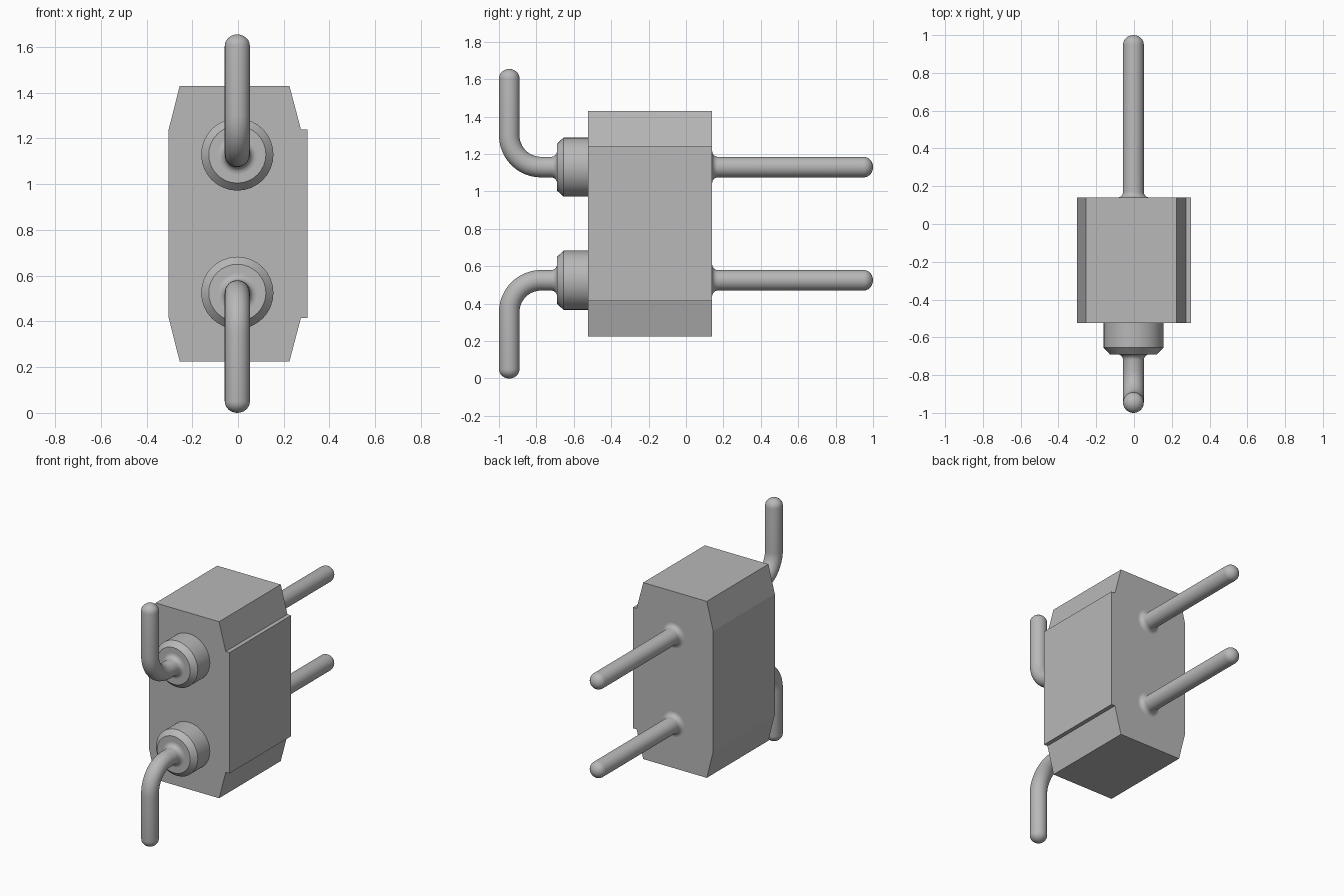
import bpy, bmesh
from math import pi, sin, cos, radians
from mathutils import Vector

if "Cube" in bpy.data.objects:
    bpy.data.objects.remove(bpy.data.objects["Cube"], do_unlink=True)

grey = bpy.data.materials.new("plain grey")
grey.use_nodes = True
grey.diffuse_color = (0.48, 0.48, 0.48, 1)
grey.node_tree.nodes["Principled BSDF"].inputs["Base Color"].default_value = grey.diffuse_color

MID = 0.8275          # height of the mirror plane
PIN_H = 0.3025        # pin offset from the mirror plane
R = 0.055             # pin radius
FRONT, BACK = -0.525, 0.14


def finish(name, bm, smooth=True):
    bmesh.ops.remove_doubles(bm, verts=bm.verts, dist=1e-5)
    bmesh.ops.recalc_face_normals(bm, faces=bm.faces)
    mesh = bpy.data.meshes.new(name)
    bm.to_mesh(mesh)
    bm.free()
    mesh.materials.append(grey)
    obj = bpy.data.objects.new(name, mesh)
    bpy.context.collection.objects.link(obj)
    if smooth:
        bpy.ops.object.select_all(action='DESELECT')
        obj.select_set(True)
        bpy.context.view_layer.objects.active = obj
        bpy.ops.object.shade_smooth_by_angle(angle=radians(30))


def sweep(name, stations, side, n=32):
    """Rings along a path; each station is (y, height, bend angle, radius)."""
    bm = bmesh.new()
    rings = []
    for y, h, t, r in stations:
        centre = Vector((-0.003, y, MID + side * h))
        normal = Vector((0, sin(t), side * cos(t)))
        rings.append([bm.verts.new(centre + r * (cos(a) * Vector((1, 0, 0)) + sin(a) * normal))
                      for a in (2 * pi * i / n for i in range(n))])
    for a, b in zip(rings, rings[1:]):
        for i in range(n):
            j = (i + 1) % n
            bm.faces.new((a[i], a[j], b[j], b[i]))
    finish(name, bm)


# Body: chamfered block with a raised panel on its left side
half = [(-0.255, 0.6025), (0.225, 0.6025), (0.275, 0.4125), (0.303, 0.4125)]
outline = half + [(x, -h) for x, h in reversed(half)] + [(-0.303, -0.4125), (-0.303, 0.4125)]
bm = bmesh.new()
face = bm.faces.new([bm.verts.new((x, FRONT, MID + h)) for x, h in outline])
grown = bmesh.ops.extrude_face_region(bm, geom=[face])["geom"]
bmesh.ops.translate(bm, vec=(0, BACK - FRONT, 0),
                    verts=[v for v in grown if isinstance(v, bmesh.types.BMVert)])
finish("body", bm, smooth=False)

# Pin path: rounded back tip, weld fillets, bend, rounded front tip
STEPS = [i / 6 for i in range(7)]
E, F, BEND = 0.05, 0.03, 0.17
BOSS = -0.69
ELBOW = -0.945 + BEND
TIP = MID - E

pin = [(1 - E + E * cos(q * pi / 2), PIN_H, 0, R * sin(q * pi / 2)) for q in STEPS]
pin += [(BACK + F * (1 - sin(q * pi / 2)), PIN_H, 0, R + F * (1 - cos(q * pi / 2))) for q in STEPS]
pin += [(BOSS - F * (1 - cos(q * pi / 2)), PIN_H, 0, R + F * (1 - sin(q * pi / 2))) for q in STEPS]
pin += [(ELBOW - BEND * sin(i * pi / 24), PIN_H + BEND * (1 - cos(i * pi / 24)), i * pi / 24, R)
        for i in range(13)]
pin += [(-0.945, TIP + E * sin(q * pi / 2), pi / 2, R * cos(q * pi / 2)) for q in STEPS]

# Boss: chamfered collar on the front of the body
boss = [(y, PIN_H, 0, r) for y, r in
        ((FRONT + 0.01, 0), (FRONT + 0.01, 0.158), (-0.655, 0.158), (BOSS, 0.125), (BOSS, 0))]

for label, side in (("upper", 1), ("lower", -1)):
    sweep(label + "_pin", pin, side)
    sweep(label + "_boss", boss, side)
